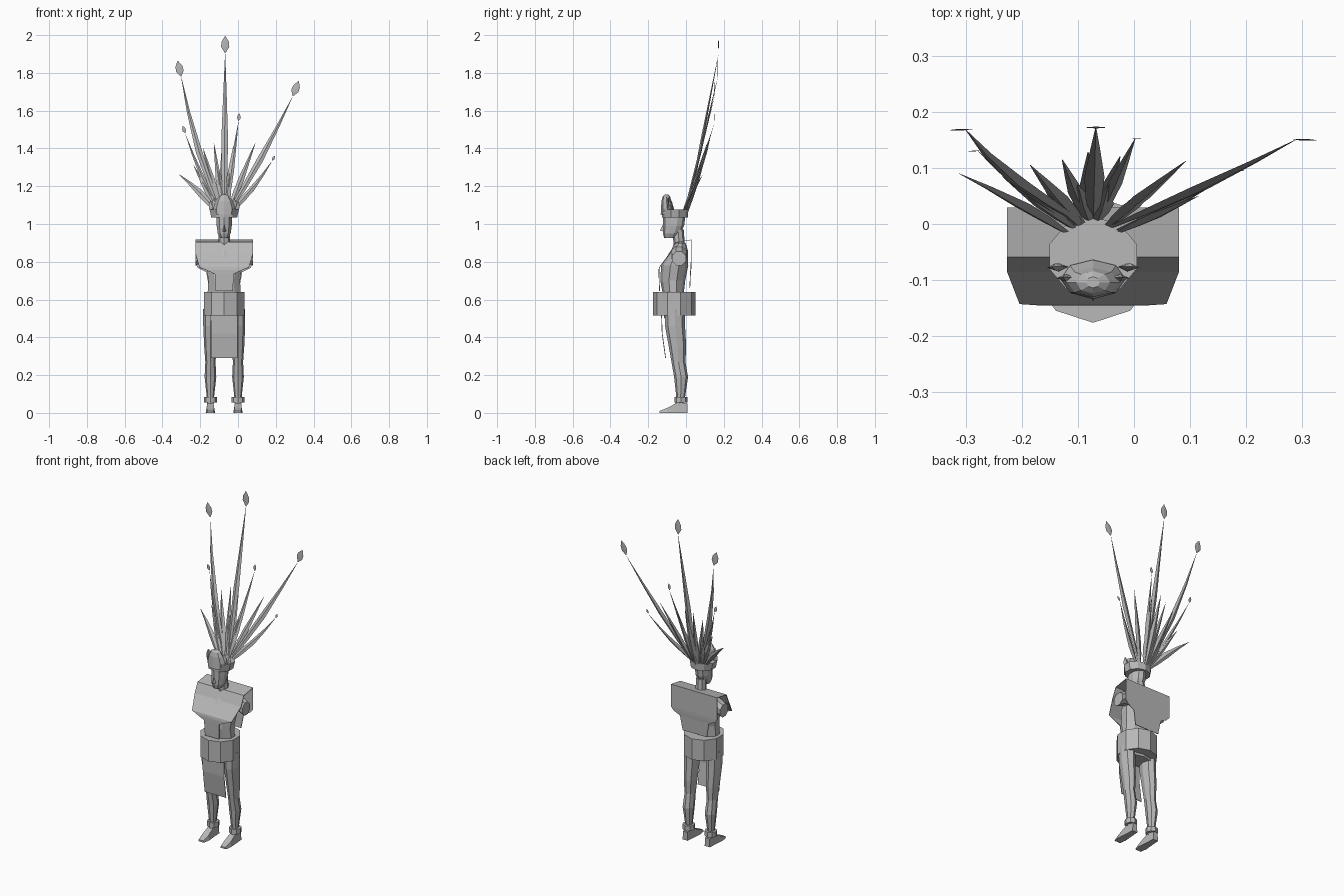
import bpy, math
from mathutils import Vector

CX = -0.073  # body centre line
stone = bpy.data.materials.new("warm grey")
stone.diffuse_color = (0.48, 0.48, 0.48, 1)


def make(name, verts, faces):
    me = bpy.data.meshes.new(name)
    me.from_pydata([tuple(v) for v in verts], [], faces)
    me.materials.append(stone)
    ob = bpy.data.objects.new(name, me)
    bpy.context.collection.objects.link(ob)
    return ob


def skin(name, rings):
    """Bridge equal closed rings and cap both ends."""
    n = len(rings[0])
    verts = [p for r in rings for p in r]
    faces = [(i * n + j, i * n + (j + 1) % n, (i + 1) * n + (j + 1) % n, (i + 1) * n + j)
             for i in range(len(rings) - 1) for j in range(n)]
    faces += [tuple(reversed(range(n))), tuple(range(len(verts) - n, len(verts)))]
    return make(name, verts, faces)


def loft(name, x, sections, n=10):
    """Upright solid from (y, z, rx, ry) sections."""
    angs = [2 * math.pi * j / n - math.pi / 2 for j in range(n)]
    return skin(name, [[(x + rx * math.cos(a), y + ry * math.sin(a), z) for a in angs]
                       for y, z, rx, ry in sections])


def sheet(name, rows, thick=0.004):
    """Folded cloth from (half width, y, z) rows."""
    verts = [(CX + s * hw, y, z) for hw, y, z in rows for s in (-1, 1)]
    faces = [(2 * i, 2 * i + 2, 2 * i + 3, 2 * i + 1) for i in range(len(rows) - 1)]
    ob = make(name, verts, faces)
    m = ob.modifiers.new("thickness", "SOLIDIFY")
    m.thickness, m.offset = thick, 0
    return ob


def blade(name, base, tip, width, profile, bow=0.0, thick=0.4):
    """Diamond-section blade; profile is (fraction, width factor)."""
    base, tip = Vector(base), Vector(tip)
    d = (tip - base).normalized()
    s = d.cross(Vector((0, -1, 0.2))).normalized()
    nrm = s.cross(d)
    rings = []
    for t, f in profile:
        c = base.lerp(tip, t) + s * bow * math.sin(math.pi * t)
        w = width * f / 2
        rings.append([c - s * w, c - nrm * w * thick, c + s * w, c + nrm * w * thick])
    return skin(name, rings)


FEATHER = [(0, .35), (.2, .8), (.45, 1), (.75, .5), (1, .04)]
LEAF = [(0, .1), (.35, 1), (.65, .9), (1, .05)]

# Torso, neck and head
loft("torso", CX, [(-.06, .50, .095, .055), (-.068, .64, .092, .057), (-.07, .70, .088, .066),
                   (-.06, .78, .10, .072), (-.035, .86, .10, .045), (-.03, .90, .05, .028)])
loft("neck", CX, [(-.035, .88, .032, .030), (-.042, .97, .028, .030)], 8)
loft("head", CX, [(-.085, .925, .022, .030), (-.076, .95, .036, .046), (-.066, .99, .042, .056),
                  (-.062, 1.05, .042, .060)])
# Nose
make("nose", [(CX - .010, -.118, .96), (CX + .010, -.118, .96), (CX, -.138, .965), (CX, -.118, 1.005)],
     [(0, 1, 2), (1, 3, 2), (3, 0, 2), (0, 3, 1)])

# Arms, legs and feet on both sides
for side, s in (("left", -1), ("right", 1)):
    ang = [2 * math.pi * (j + .5) / 8 for j in range(8)]
    skin(side + "_arm", [[(CX + s * dx, -.037 + r * math.cos(a), z + r * math.sin(a)) for a in ang]
                         for dx, z, r in ((.07, .845, .042), (.115, .835, .042), (.153, .817, .040))])
    x = CX + s * .073
    loft(side + "_leg", x, [(-.035, .05, .019, .022), (-.028, .09, .020, .024), (-.026, .19, .031, .037),
                            (-.040, .27, .027, .037), (-.045, .35, .033, .046),
                            (-.058, .46, .038, .053), (-.06, .55, .038, .053)], 8)
    loft(side + "_ankle_cuff", x, [(-.026, .055, .034, .034), (-.026, .085, .034, .034)], 8)
    # Wedge foot, heel to toe
    skin(side + "_foot", [[(x - w, y, 0), (x + w, y, 0), (x + w * .8, y, h), (x - w * .8, y, h)]
                          for y, w, h in ((.008, .017, .05), (-.045, .020, .055), (-.10, .025, .026),
                                          (-.14, .019, .010))])

# Belt and hanging apron
loft("belt", CX, [(-.063, .515, .113, .113), (-.063, .64, .113, .113)], 10)
sheet("apron", [(.072, -.130, .53), (.070, -.126, .42), (.070, -.108, .29)])

# Shoulder cape: back panel, nearly flat top, chest panel and narrow bib
sheet("cape", [(.080, .020, .66), (.095, .024, .745), (.135, .026, .765), (.153, .027, .785),
               (.153, .028, .916), (.153, -.058, .902), (.153, -.084, .845), (.131, -.141, .77),
               (.098, -.143, .757), (.050, -.143, .735), (.046, -.140, .645)])

# Headband and front crest
loft("headband", CX, [(-.058, 1.035, .072, .068), (-.058, 1.078, .082, .071)], 10)
loft("crest_block", CX, [(-.098, 1.05, .055, .036), (-.098, 1.085, .058, .034),
                         (-.104, 1.12, .046, .026), (-.104, 1.145, .030, .020),
                         (-.104, 1.155, .012, .010)], 8)
for s in (-1, 1):
    for a, h in ((.75, 1.14), (1.2, 1.125)):
        blade("crest_leaf", (CX + s * .060 * math.sin(a), -.058 - .055 * math.cos(a), 1.06),
              (CX + s * .078 * math.sin(a), -.058 - .05 * math.cos(a), h), .036, LEAF)

# Feathers: tip x, y, z, width, bow, length of leaf at the tip
feathers = [
    # long plumes with leaf tips
    (-.30, .168, 1.775, .034, -.022, .085), (-.068, .172, 1.90, .036, 0, .09),
    (.288, .150, 1.672, .034, .010, .085),
    # medium plumes with small tips
    (-.278, .130, 1.475, .022, -.01, .04), (.002, .152, 1.54, .026, 0, .04),
    (.178, .095, 1.33, .028, .01, .03),
    # short plumes
    (-.312, .090, 1.262, .036, .01, 0), (-.235, .085, 1.31, .030, 0, 0),
    (-.185, .105, 1.40, .034, 0, 0), (-.128, .115, 1.43, .030, 0, 0),
    (-.082, .128, 1.45, .040, 0, 0), (-.025, .120, 1.41, .034, 0, 0),
    (.092, .112, 1.43, .032, 0, 0), (.045, .075, 1.31, .034, 0, 0),
    (.115, .050, 1.235, .030, 0, 0), (-.10, .070, 1.29, .040, 0, 0),
    (-.045, .070, 1.28, .040, 0, 0), (-.16, .065, 1.27, .036, 0, 0),
]
for x, y, z, w, bow, leaf in feathers:
    tip = Vector((x, y, z))
    lean = math.atan2(x - CX, z - 1.08)
    base = Vector((CX + .058 * math.sin(lean), .012 - .035 * abs(math.sin(lean)), 1.07))
    blade("feather", base, tip, w, FEATHER, bow)
    if leaf:
        d = Vector((x - base.x, 0, z - base.z)).normalized()
        d = (d + Vector((0, 0, .35))).normalized()
        start = tip + d * .006
        blade("feather_tip", start, start + d * leaf, leaf * .48, LEAF, 0, .08)
